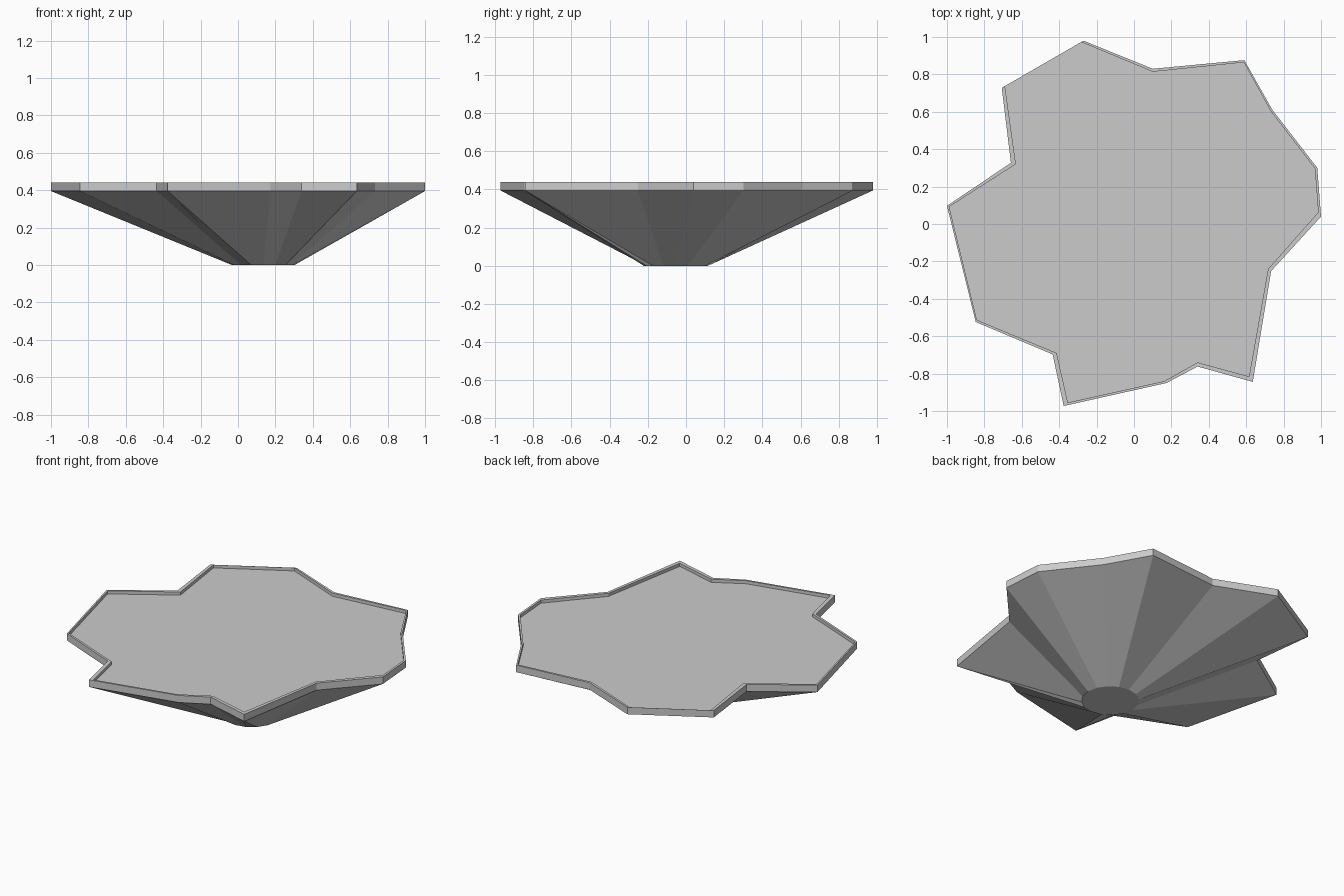
import bpy, bmesh
from math import cos, sin, pi

if "Cube" in bpy.data.objects:
    bpy.data.objects.remove(bpy.data.objects["Cube"])

# Irregular rim outline and its inner edge, counterclockwise from +x
outer = [(1.0, .04), (.98, .30), (.74, .61), (.59, .876), (.10, .83), (-.27, .98),
         (-.707, .728), (-.658, .327), (-1.0, .097), (-.846, -.524), (-.435, -.697),
         (-.376, -.973), (.174, -.85), (.34, -.762), (.635, -.844), (.733, -.252)]
inner = [(.985, .062), (.967, .297), (.732, .602), (.587, .864), (.10, .814), (-.28, .972),
         (-.69, .737), (-.632, .32), (-.988, .092), (-.84, -.513), (-.413, -.69),
         (-.354, -.955), (.162, -.84), (.34, -.74), (.615, -.815), (.717, -.24)]

# Small off-centre foot, one point per rim corner
n = len(outer)
foot = [(.135 + .168 * cos(2 * pi * i / n), -.053 + .168 * sin(2 * pi * i / n)) for i in range(n)]

bm = bmesh.new()


def ring(points, z):
    return [bm.verts.new((x, y, z)) for x, y in points]


# Foot, flared underside, rim wall, lip, inner wall, floor
rings = [ring(foot, 0), ring(outer, .395), ring(outer, .44), ring(inner, .44), ring(inner, .42)]
for a, b in zip(rings, rings[1:]):
    for i in range(n):
        j = (i + 1) % n
        bm.faces.new((a[i], a[j], b[j], b[i]))
bm.faces.new(rings[0][::-1])
bm.faces.new(rings[-1])
bm.normal_update()

mesh = bpy.data.meshes.new("flared_platform")
bm.to_mesh(mesh)
bm.free()
bpy.context.collection.objects.link(bpy.data.objects.new("flared_platform", mesh))
